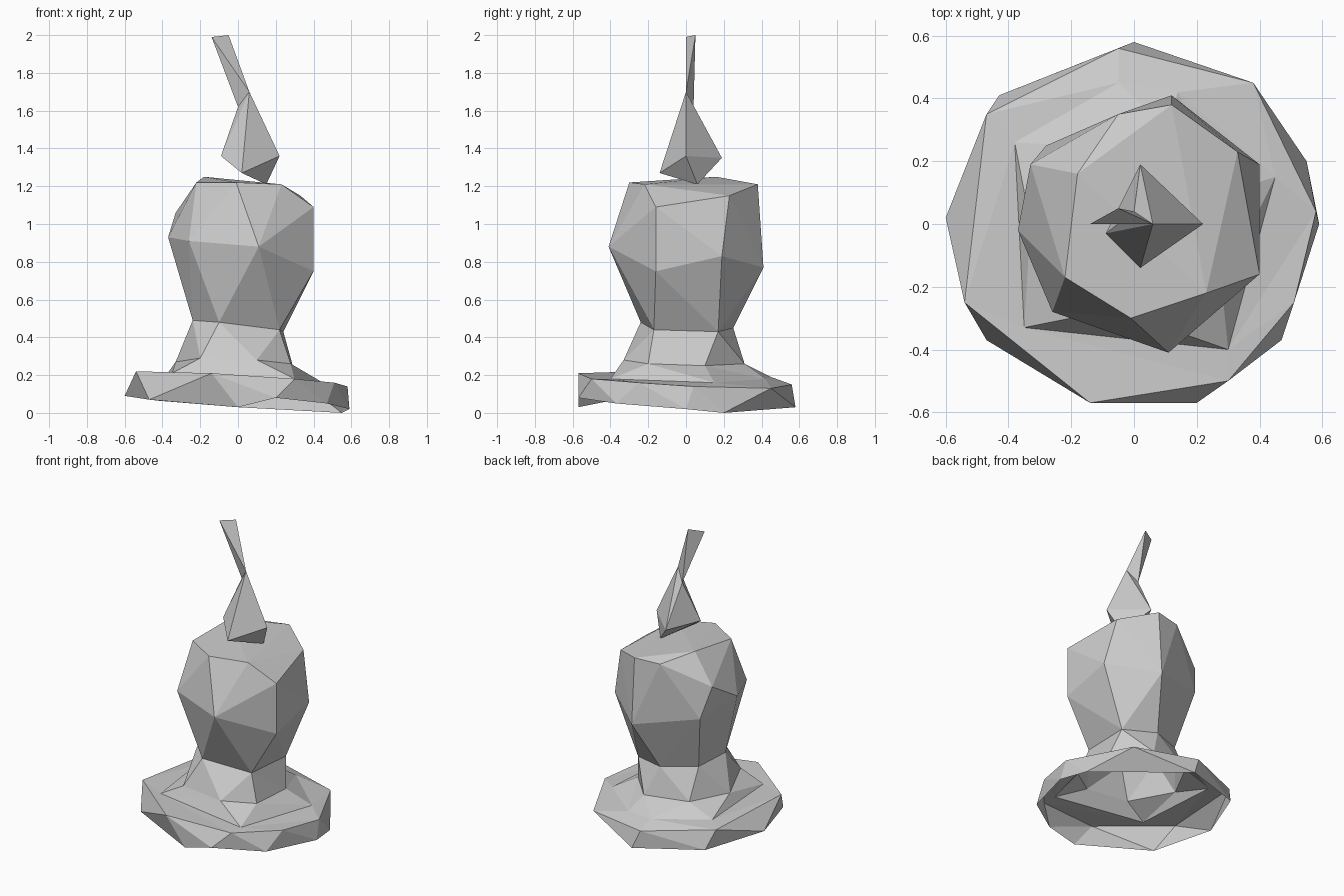
import bpy, bmesh
from math import atan2, tau

if "Cube" in bpy.data.objects:
    bpy.data.objects.remove(bpy.data.objects["Cube"])


def finish(name, bm):
    mesh = bpy.data.meshes.new(name)
    bm.to_mesh(mesh)
    bm.free()
    obj = bpy.data.objects.new(name, mesh)
    bpy.context.collection.objects.link(obj)
    return obj


def hull(name, points):
    """Faceted solid wrapped around a few corner points."""
    bm = bmesh.new()
    for p in points:
        bm.verts.new(p)
    res = bmesh.ops.convex_hull(bm, input=bm.verts[:])
    loose = [v for v in bm.verts if not v.link_faces]
    bmesh.ops.delete(bm, geom=loose, context='VERTS')
    bmesh.ops.recalc_face_normals(bm, faces=bm.faces[:])
    return finish(name, bm)


def stitched_shell(name, rings):
    """Triangulated shell joining rings that may differ in point count."""
    def angle(v):
        return atan2(v.co.y, v.co.x) % tau

    bm = bmesh.new()
    loops = [sorted([bm.verts.new(p) for p in ring], key=angle) for ring in rings]
    for a, b in zip(loops, loops[1:]):
        i = j = 0
        na, nb = len(a), len(b)

        def at(loop, k):
            return angle(loop[k % len(loop)]) + tau * (k // len(loop))
        while i < na or j < nb:
            va, vb = a[i % na], b[j % nb]
            if j >= nb or (i < na and at(a, i + 1) <= at(b, j + 1)):
                bm.faces.new((va, a[(i + 1) % na], vb))
                i += 1
            else:
                bm.faces.new((va, b[(j + 1) % nb], vb))
                j += 1
    bmesh.ops.recalc_face_normals(bm, faces=bm.faces[:])
    return finish(name, bm)


# Flared base: hanging rim, brim, skirt and neck, open underneath
rim_low = [(-.60, .02, .09), (-.47, -.37, .07), (-.14, -.56, .07), (.20, -.57, .08),
           (.47, -.37, .05), (.59, 0, .02), (.55, .20, 0), (0, .58, .03), (-.43, .41, .065)]
rim_low[2:3] = [(0, -.57, .03)]
rim_top = [(-.54, -.25, .22), (-.14, -.57, .21), (.30, -.50, .18), (.51, -.25, .16),
           (.58, .04, .14), (.38, .45, .13), (-.05, .56, .15), (-.47, .35, .19)]
skirt = [(-.38, .26, .20), (-.35, -.33, .21), (.30, -.40, .18), (.45, .15, .16),
         (.14, .42, .18), (-.05, .45, .19)]
waist = [(-.20, -.30, .29), (.10, -.33, .28), (.28, -.20, .26), (.29, .10, .25),
         (.10, .31, .26), (-.20, .25, .27), (-.33, 0, .27)]
neck = [(-.24, -.08, .49), (-.10, -.24, .48), (.22, -.17, .44), (.24, .17, .43),
        (.02, .25, .45), (-.20, .15, .47)]
stitched_shell("flared_base", [rim_low, rim_top, skirt, waist, neck])

# Faceted bulb body sitting on the neck
belly = [(-.26, -.28, .91), (.11, -.41, .88), (.40, -.16, .75), (.40, .19, .83),
         (.12, .41, .77), (-.28, .25, .85), (-.37, -.02, .93)]
shoulder = [(-.22, -.17, 1.22), (-.01, -.30, 1.22), (.23, -.22, 1.21), (.40, -.16, 1.09),
            (.33, .23, 1.15), (.12, .38, 1.21), (-.05, .35, 1.20), (-.18, .16, 1.25),
            (-.33, .19, 1.06)]
hull("bulb_body", neck + belly + shoulder)

# Pointed finial and its thin leaning tip
joint = [(.06, 0, 1.70), (0, .04, 1.62)]
hull("finial", joint + [(.22, 0, 1.36), (.02, .19, 1.35), (.02, -.14, 1.27),
                        (-.09, -.03, 1.36), (.15, .06, 1.21)])
hull("leaning_tip", joint + [(-.14, 0, 1.99), (-.05, .05, 2.0)])
